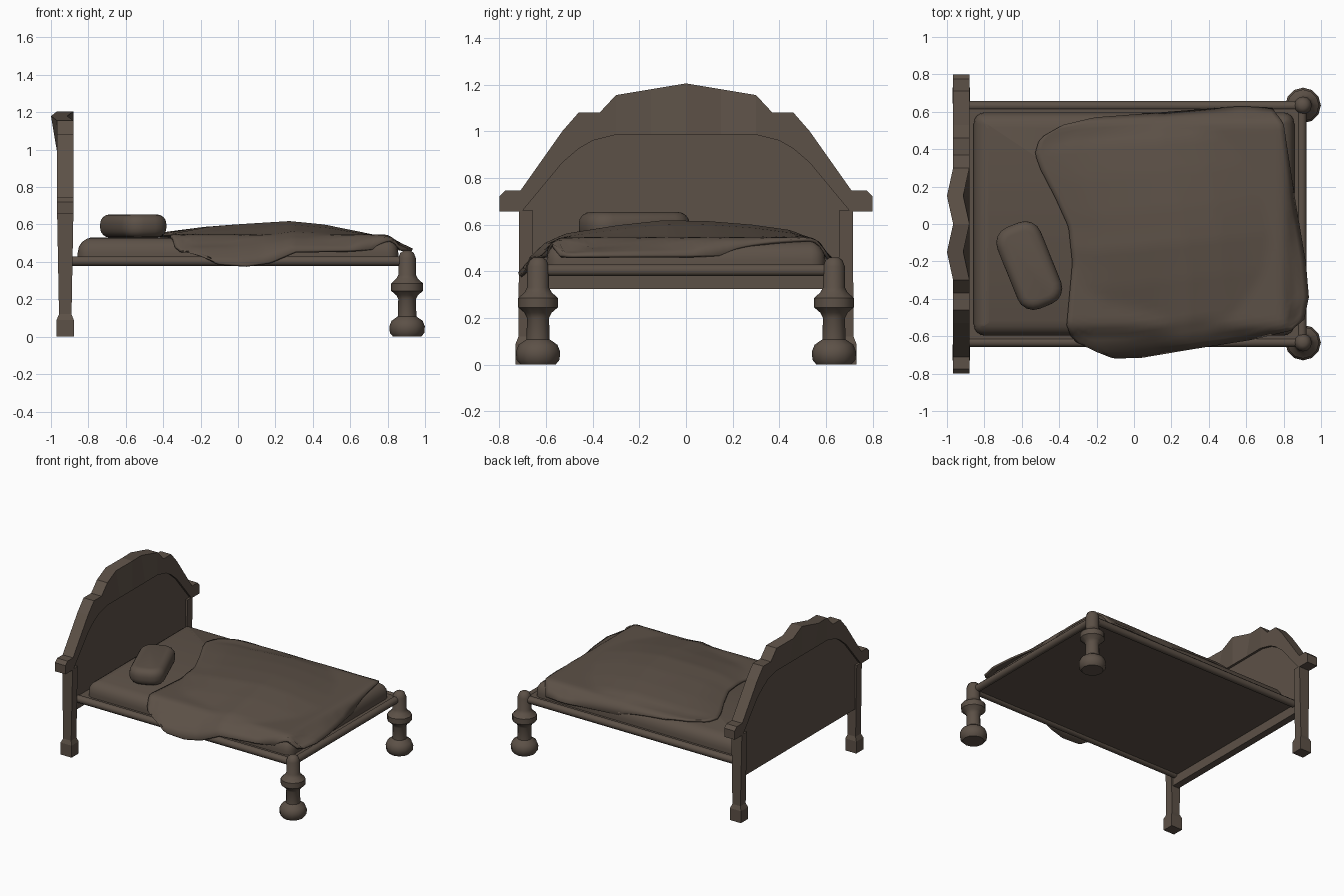
import bpy, bmesh, math
from mathutils import Vector, Matrix

if "Cube" in bpy.data.objects:
    bpy.data.objects.remove(bpy.data.objects["Cube"])

wood = bpy.data.materials.new("dark brown")
wood.diffuse_color = (0.108, 0.082, 0.063, 1)
wood.use_nodes = True
wood.node_tree.nodes["Principled BSDF"].inputs["Base Color"].default_value = wood.diffuse_color


def finish(bm, name, smooth=None):
    bmesh.ops.recalc_face_normals(bm, faces=bm.faces)
    me = bpy.data.meshes.new(name)
    bm.to_mesh(me)
    bm.free()
    ob = bpy.data.objects.new(name, me)
    bpy.context.collection.objects.link(ob)
    me.materials.append(wood)
    if smooth:
        bpy.context.view_layer.objects.active = ob
        ob.select_set(True)
        bpy.ops.object.shade_smooth_by_angle(angle=math.radians(smooth))
        ob.select_set(False)
    return ob


def lerp(table, t):
    """Piecewise interpolation through (t, value) points."""
    for (a, p), (b, q) in zip(table, table[1:]):
        if t <= b:
            return p + (q - p) * (t - a) / (b - a)
    return table[-1][1]


def box(bm, x0, x1, y0, y1, z0, z1):
    m = Matrix.Translation(((x0 + x1) / 2, (y0 + y1) / 2, (z0 + z1) / 2))
    m = m @ Matrix.Diagonal((x1 - x0, y1 - y0, z1 - z0, 1))
    return bmesh.ops.create_cube(bm, size=1, matrix=m)["verts"]


def prism(bm, profile, x0, x1):
    """Extrude a (y, z) outline along x."""
    f = bm.faces.new([bm.verts.new((x0, y, z)) for y, z in profile])
    new = bmesh.ops.extrude_face_region(bm, geom=[f])["geom"]
    bmesh.ops.translate(bm, vec=(x1 - x0, 0, 0),
                        verts=[v for v in new if isinstance(v, bmesh.types.BMVert)])


def cushion(bm, sx, sy, z0, z1, corner, edge, round_bottom):
    """Box with rounded plan corners and rounded rims."""
    box(bm, -sx, sx, -sy, sy, z0, z1)
    up = [e for e in bm.edges if abs(e.verts[0].co.z - e.verts[1].co.z) > 0.01]
    bmesh.ops.bevel(bm, geom=up, offset=corner, segments=4, profile=0.5, affect='EDGES')
    rim = [e for e in bm.edges if abs(e.verts[0].co.z - e.verts[1].co.z) < 1e-4
           and (round_bottom or e.verts[0].co.z > z1 - 0.01)]
    bmesh.ops.bevel(bm, geom=rim, offset=edge, segments=4, profile=0.5, affect='EDGES')


# Headboard arch: paired outer and inner (y, z) points, backward lean of outer
pairs = [(0, 1.205, 0, .985, 0), (.15, 1.18, .15, .985, -.033), (.3, 1.155, .3, .985, 0),
         (.37, 1.08, .4, .96, 0), (.46, 1.08, .46, .925, 0), (.53, 1.0, .53, .865, 0),
         (.71, .745, .70, .66, 0)]
full = [(-a, b, -c, d, e) for a, b, c, d, e in pairs[:0:-1]] + pairs
bm = bmesh.new()
rings = [[bm.verts.new(p) for p in ((-.967 + s, oy, oz), (-.88 + s, oy, oz),
                                    (-.88, iy, iz), (-.967, iy, iz))]
         for oy, oz, iy, iz, s in full]
for r, q in zip(rings, rings[1:]):
    for k in range(4):
        bm.faces.new((r[k], r[(k + 1) % 4], q[(k + 1) % 4], q[k]))
finish(bm, "headboard_arch")

# Headboard panel set back inside the arch
bm = bmesh.new()
inner = [(c, d) for a, b, c, d, e in full]
prism(bm, [(-.70, .325)] + inner + [(.70, .325)], -.95, -.897)
finish(bm, "headboard_panel")

# Headboard ears, legs and feet
for s, side in ((-1, "left"), (1, "right")):
    bm = bmesh.new()
    prism(bm, [(s * y, z) for y, z in ((.70, .655), (.8, .655), (.8, .72), (.775, .745), (.70, .745))],
          -.967, -.88)
    finish(bm, "headboard_ear_" + side)
    bm = bmesh.new()
    levels = [(0, .97, .878, .645, .73), (.09, .97, .878, .645, .73),
              (.12, .957, .89, .655, .718), (.66, .967, .88, .655, .715)]
    prev = None
    for z, xa, xb, ya, yb in levels:
        ring = [bm.verts.new((-x, s * y, z)) for x, y in ((xa, ya), (xb, ya), (xb, yb), (xa, yb))]
        if prev:
            for k in range(4):
                bm.faces.new((prev[k], prev[(k + 1) % 4], ring[(k + 1) % 4], ring[k]))
        else:
            bm.faces.new(ring)
        prev = ring
    bm.faces.new(prev)
    finish(bm, "headboard_leg_" + side)

# Turned foot posts
turning = [(.075, 0), (.092, .02), (.095, .055), (.083, .085), (.05, .108), (.047, .20), (.058, .222),
           (.085, .245), (.085, .285), (.058, .31), (.047, .33), (.047, .42), (.036, .448), (.018, .46)]
N = 12
for s, side in ((-1, "left"), (1, "right")):
    bm = bmesh.new()
    rings = [[bm.verts.new((.904 + r * math.cos(2 * math.pi * k / N),
                            s * .634 + r * math.sin(2 * math.pi * k / N), z)) for k in range(N)]
             for r, z in turning]
    for a, b in zip(rings, rings[1:]):
        for k in range(N):
            bm.faces.new((a[k], a[(k + 1) % N], b[(k + 1) % N], b[k]))
    bm.faces.new(rings[0])
    bm.faces.new(rings[-1])
    finish(bm, "foot_post_" + side, 40)


# Round rails
def rail(name, a, b):
    a, b = Vector(a), Vector(b)
    d = b - a
    m = Matrix.Translation((a + b) / 2) @ d.to_track_quat('Z', 'Y').to_matrix().to_4x4()
    m = m @ Matrix.Rotation(math.pi / 8, 4, 'Z')
    bm = bmesh.new()
    bmesh.ops.create_cone(bm, cap_ends=True, segments=8, radius1=.027, radius2=.027,
                          depth=d.length, matrix=m)
    finish(bm, name, 50)


for s, side in ((-1, "left"), (1, "right")):
    rail("side_rail_" + side, (-.9, s * .632, .404), (.9, s * .632, .404))
rail("foot_rail", (.897, -.634, .404), (.897, .634, .404))

# Bed base under the mattress
bm = bmesh.new()
box(bm, -.9, .89, -.625, .625, .395, .422)
finish(bm, "bed_base")

# Mattress
bm = bmesh.new()
cushion(bm, .857, .597, .42, .53, .06, .08, False)
finish(bm, "mattress", 60)

# Pillow
bm = bmesh.new()
cushion(bm, .125, .235, -.062, .062, .09, .05, True)
ob = finish(bm, "pillow", 60)
ob.location = (-.56, -.222, .592)
ob.rotation_euler = (0, 0, math.radians(22))

# Blanket: grid stretched between four edge curves and draped over the mattress
left = [(0, -.22), (.03, -.33), (.1, -.36), (.38, -.33), (.54, -.35), (.67, -.42),
        (.8, -.5), (.87, -.53), (.94, -.505), (1, -.38)]
right = [(0, .84), (.05, .91), (.15, .935), (.3, .92), (.6, .86), (.93, .8), (1, .74)]
front = [(0, -.66), (.1, -.72), (.25, -.715), (.5, -.67), (.8, -.62), (1, -.57)]
back = [(0, .53), (.15, .57), (.5, .6), (.85, .63), (1, .62)]
front_z = [(0, .44), (.1, .395), (.25, .383), (.37, .4), (.5, .46), (1, .47)]
back_z = [(0, .52), (.2, .47), (1, .455)]
crown = [(0, .553), (.15, .588), (.3, .603), (.5, .618), (.65, .6), (.85, .55), (.96, .51), (1, .47)]
rise = [(0, 0), (.05, .38), (.12, .64), (.3, .87), (.45, 1), (.6, .98), (.75, .88),
        (.88, .73), (.95, .5), (1, 0)]


def mattress_top(x, y):
    d = min(.857 - abs(x), .597 - abs(y))
    if d < 0:
        return 0
    return .45 + math.sqrt(.0064 - (.08 - min(d, .08)) ** 2)


bm = bmesh.new()
NU, NV = 44, 40
grid = []
for i in range(NU + 1):
    row = []
    for j in range(NV + 1):
        u, v = i / NU, j / NV
        x = lerp(left, v) * (1 - u) + lerp(right, v) * u
        y = lerp(front, u) * (1 - v) + lerp(back, u) * v
        edge = lerp(front_z, u) if v < .45 else lerp(back_z, u)
        z = edge + (lerp(crown, u) - edge) * lerp(rise, v)
        row.append(bm.verts.new((x, y, max(z, mattress_top(x, y) + .016))))
    grid.append(row)
for i in range(NU):
    for j in range(NV):
        bm.faces.new((grid[i][j], grid[i + 1][j], grid[i + 1][j + 1], grid[i][j + 1]))
ob = finish(bm, "blanket", 50)
if ob.data.polygons[len(ob.data.polygons) // 2].normal.z < 0:
    ob.data.flip_normals()
mod = ob.modifiers.new("thickness", 'SOLIDIFY')
mod.thickness = .014
mod.offset = -1
